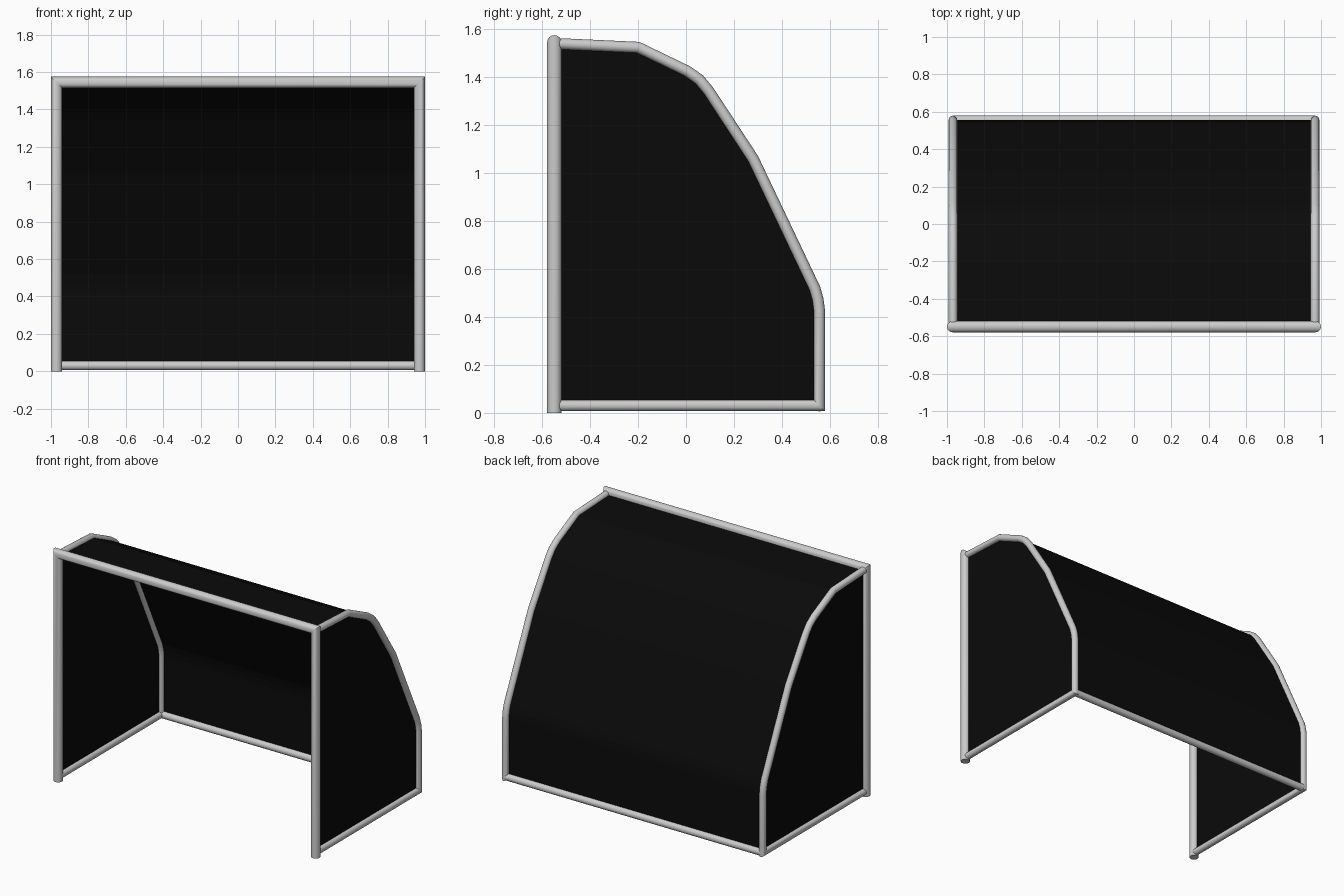
import bpy, bmesh, math
from mathutils import Vector

if "Cube" in bpy.data.objects:
    bpy.data.objects.remove(bpy.data.objects["Cube"])


def material(name, value):
    m = bpy.data.materials.new(name)
    m.diffuse_color = (value, value, value, 1)
    m.use_nodes = True
    m.node_tree.nodes["Principled BSDF"].inputs["Base Color"].default_value = m.diffuse_color
    return m


METAL = material("light grey metal", 0.6)
NET = material("black net", 0.003)


def finish(bm, name, mat, smooth):
    me = bpy.data.meshes.new(name)
    bm.to_mesh(me)
    bm.free()
    me.materials.append(mat)
    ob = bpy.data.objects.new(name, me)
    bpy.context.collection.objects.link(ob)
    if smooth:
        bpy.context.view_layer.objects.active = ob
        ob.select_set(True)
        bpy.ops.object.shade_smooth_by_angle(angle=math.radians(35))
        ob.select_set(False)
    return ob


def tube(name, path, radius, normal, sides=16):
    """Round tube along a flat path, with mitred corners; normal is the path plane's normal."""
    bm = bmesh.new()
    pts = [Vector(p) for p in path]
    n = Vector(normal)
    rings = []
    for i, p in enumerate(pts):
        d0 = (p - pts[i - 1]).normalized() if i else (pts[1] - p).normalized()
        d1 = (pts[i + 1] - p).normalized() if i < len(pts) - 1 else d0
        t = (d0 + d1).normalized()
        side = n.cross(t) / t.dot(d0)
        rings.append([bm.verts.new(p + radius * (math.cos(a) * side + math.sin(a) * n))
                      for a in (2 * math.pi * k / sides for k in range(sides))])
    for a, b in zip(rings, rings[1:]):
        for k in range(sides):
            j = (k + 1) % sides
            bm.faces.new((a[k], a[j], b[j], b[k]))
    bm.faces.new(rings[0])
    bm.faces.new(rings[-1])
    bmesh.ops.recalc_face_normals(bm, faces=bm.faces)
    return finish(bm, name, METAL, True)


X, FRONT, BACK, TOP, LOW = 0.97, -0.549, 0.556, 1.545, 0.03

# side outline (y, z), from the crossbar over the curve to the ground
curve = [(FRONT, 1.54), (-0.2, 1.524), (0.005, 1.425), (0.055, 1.39), (0.093, 1.345),
         (0.28, 1.06), (0.537, 0.52), (0.55, 0.475), (BACK, 0.43), (BACK, LOW)]

# front posts and crossbar
tube("front_frame", [(-X, FRONT, 0), (-X, FRONT, TOP), (X, FRONT, TOP), (X, FRONT, 0)],
     0.03, (0, 1, 0))

# ground bar at the back
tube("back_ground_bar", [(-X, BACK, LOW), (X, BACK, LOW)], 0.024, (0, 0, 1))

for s, label in ((-1, "left"), (1, "right")):
    x = s * 0.968
    # curved side tube, running on along the ground to the post
    tube(label + "_side_frame", [(x, y, z) for y, z in curve + [(FRONT, LOW)]],
         0.023, (1, 0, 0))
    # side net
    bm = bmesh.new()
    bm.faces.new([bm.verts.new((x, y, z)) for y, z in curve + [(FRONT, LOW)]])
    finish(bm, label + "_side_net", NET, False)

# roof and back net
bm = bmesh.new()
rows = [[bm.verts.new((x, y, z)) for x in (-0.968, 0.968)] for y, z in curve]
for a, b in zip(rows, rows[1:]):
    bm.faces.new((a[0], b[0], b[1], a[1]))
finish(bm, "back_net", NET, False)
